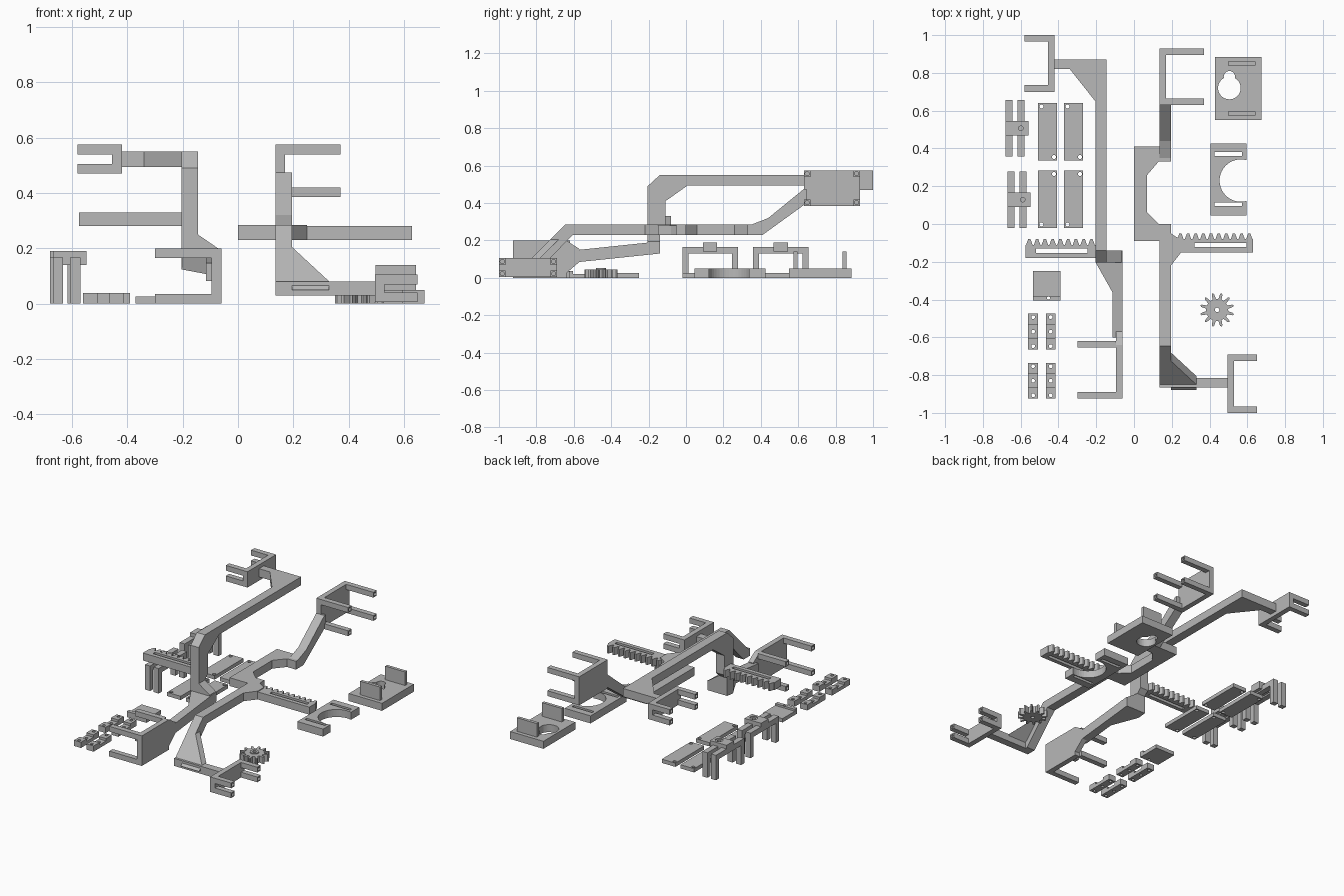
import bpy, bmesh, math
from mathutils import Vector

cube = bpy.data.objects.get("Cube")
if cube:
    bpy.data.objects.remove(cube, do_unlink=True)

grey = bpy.data.materials.new("plain grey")
grey.use_nodes = True
COLOUR = (0.48, 0.48, 0.48, 1)
grey.diffuse_color = COLOUR
grey.node_tree.nodes["Principled BSDF"].inputs["Base Color"].default_value = COLOUR

# Maps profile (u, v) and depth w to xyz, by extrusion axis
AXES = {
    "x": lambda u, v, w: (w, u, v),
    "y": lambda u, v, w: (u, w, v),
    "z": lambda u, v, w: (u, v, w),
}


def prism(name, points, axis, lo, hi, shift=None):
    """Extrude a profile along an axis; shift offsets the depth by (u, v)."""
    bm = bmesh.new()
    ends = []
    for w in (lo, hi):
        ends.append([bm.verts.new(AXES[axis](u, v, w + (shift(u, v) if shift else 0)))
                     for u, v in points])
    n = len(points)
    bm.faces.new(ends[0])
    bm.faces.new(ends[1])
    for i in range(n):
        j = (i + 1) % n
        bm.faces.new((ends[0][i], ends[0][j], ends[1][j], ends[1][i]))
    bmesh.ops.recalc_face_normals(bm, faces=bm.faces)
    mesh = bpy.data.meshes.new(name)
    bm.to_mesh(mesh)
    bm.free()
    mesh.materials.append(grey)
    obj = bpy.data.objects.new(name, mesh)
    bpy.context.collection.objects.link(obj)
    return obj


def rect(u0, u1, v0, v1):
    return [(u0, v0), (u1, v0), (u1, v1), (u0, v1)]


def box(name, x0, x1, y0, y1, z0, z1):
    return prism(name, rect(x0, x1, y0, y1), "z", z0, z1)


def circle(u, v, r, n=24):
    return [(u + r * math.cos(math.tau * i / n), v + r * math.sin(math.tau * i / n))
            for i in range(n)]


def cut(obj, points, axis="z", lo=-0.1, hi=0.7):
    """Cut a profile out of an object and bake the result."""
    cutter = prism("cutter", points, axis, lo, hi)
    cutter.hide_render = True
    mod = obj.modifiers.new("cut", "BOOLEAN")
    mod.operation = "DIFFERENCE"
    mod.solver = "EXACT"
    mod.object = cutter
    bpy.context.view_layer.update()
    baked = bpy.data.meshes.new_from_object(
        obj.evaluated_get(bpy.context.evaluated_depsgraph_get()))
    obj.modifiers.clear()
    obj.data = baked
    bpy.data.objects.remove(cutter, do_unlink=True)


def bracket(name, root, tip, y0, y1, z0, z1, profile=None):
    """Upright plate with four fingers, each with a small hole in its tip."""
    t = 0.035
    inner = root + math.copysign(t, tip - root)
    xs = sorted((root, inner))
    prism(name + "_plate", profile or rect(y0, y1, z0, z1), "x", *xs)
    for y in (y0, y1 - t):
        for z in (z0, z1 - t):
            finger = box(name + "_finger", min(inner, tip), max(inner, tip),
                         y, y + t, z, z + t)
            cut(finger, circle(y + t / 2, z + t / 2, 0.011, 12), "x",
                tip - 0.05, tip + 0.05)


def rack(name, x0, x1, teeth0, teeth1, y0, z0, count, slot):
    """Slotted bar with a row of teeth along its back edge."""
    base, top = y0 + 0.07, y0 + 0.1
    pitch = (teeth1 - teeth0) / count
    outline = [(x0, y0), (x1, y0), (x1, base)]
    for i in reversed(range(count)):
        left = teeth0 + i * pitch
        outline += [(left + pitch * f, y) for f, y in
                    ((0.92, base), (0.66, top), (0.36, top), (0.1, base))]
    outline.append((x0, base))
    bar = prism(name, outline, "z", z0, z0 + 0.05)
    cut(bar, rect(slot[0], slot[1], y0 + 0.027, y0 + 0.05))


# High arm: beam with vertical leg, rear crossbar and rear bracket
prism("high_arm_beam",
      [(-0.205, 0.25), (-0.205, 0.49), (-0.14, 0.55), (0.87, 0.55), (0.87, 0.495),
       (0.01, 0.495), (-0.11, 0.41), (-0.11, 0.28), (-0.14, 0.25)], "x", -0.205, -0.145)
prism("high_arm_crossbar",
      [(-0.205, 0.65), (-0.34, 0.82), (-0.425, 0.82), (-0.425, 0.87), (-0.205, 0.87)],
      "z", 0.495, 0.55)
bracket("high_rear_bracket", -0.42, -0.58, 0.70, 1.0, 0.47, 0.575)
prism("high_arm_foot",
      [(-0.205, 0.28), (-0.145, 0.25), (-0.065, 0.195), (-0.065, 0.13), (-0.205, 0.13)],
      "y", -0.205, -0.14)
rack("high_arm_rack", -0.575, -0.2, -0.575, -0.205, -0.18, 0.28, 9, (-0.52, -0.245))

# Front half of the high arm, rising gently from the front bracket
prism("low_front_arm",
      [(-0.06, -0.6), (-0.06, -0.14), (-0.205, -0.14), (-0.205, -0.2),
       (-0.115, -0.36), (-0.115, -0.6)],
      "z", 0.085, 0.15, lambda x, y: (y + 0.57) * 0.105)
bracket("low_front_bracket", -0.06, -0.3, -0.925, -0.62, 0.0, 0.2,
        [(-0.925, 0), (-0.925, 0.2), (-0.64, 0.2), (-0.57, 0.155),
         (-0.57, 0.085), (-0.64, 0.025), (-0.64, 0)])

# Middle arm: offset body, straight front bar, rising rear bar
prism("middle_arm_body",
      [(0, 0.41), (0.135, 0.41), (0.195, 0.41), (0.195, 0.33), (0.13, 0.33),
       (0.07, 0.26), (0.07, 0.06), (0.13, 0), (0.195, 0), (0.195, -0.05),
       (0.25, -0.085), (0.25, -0.15), (0.195, -0.22), (0.195, -0.645),
       (0.135, -0.645), (0.135, -0.09), (0, -0.09)], "z", 0.23, 0.285)
prism("middle_arm_riser",
      [(0.35, 0.23), (0.35, 0.285), (0.44, 0.32), (0.63, 0.475), (0.645, 0.475),
       (0.645, 0.4), (0.41, 0.23)], "x", 0.135, 0.195)
bracket("middle_rear_bracket", 0.135, 0.37, 0.63, 0.93, 0.385, 0.575)
rack("middle_arm_rack", 0.195, 0.63, 0.225, 0.63, -0.15, 0.23, 10, (0.32, 0.595))

# Sloping leg, its gusset and the front bracket
prism("sloping_leg",
      [(-0.645, 0.285), (-0.85, 0.08), (-0.85, 0.03), (-0.8, 0.03), (-0.605, 0.23),
       (-0.605, 0.285)], "x", 0.135, 0.195)
prism("leg_gusset", [(0.195, 0.205), (0.33, 0.08), (0.33, 0.05), (0.195, 0.05)],
      "y", -0.93, -0.885, lambda x, z: z)
box("leg_foot", 0.135, 0.5, -0.865, -0.815, 0.03, 0.08)
bracket("middle_front_bracket", 0.495, 0.65, -1.0, -0.69, 0.005, 0.105)

# Keyhole plate with two upright tabs
keyhole = box("keyhole_plate", 0.43, 0.675, 0.55, 0.885, 0, 0.05)
cut(keyhole, circle(0.505, 0.72, 0.06, 40))
cut(keyhole, circle(0.505, 0.78, 0.03))
for y in (0.575, 0.838):
    box("plate_tab", 0.497, 0.643, y, y + 0.021, 0.05, 0.14)

# Slotted plate with open round cutout
slotted = box("slotted_plate", 0.405, 0.595, 0.045, 0.425, 0, 0.05)
cut(slotted, circle(0.565, 0.23, 0.112, 40))
for y in (0.36, 0.095):
    cut(slotted, rect(0.425, 0.573, y, y + 0.02))

# Pinion gear with hub and bore
TEETH = 12
outline = []
for i in range(TEETH):
    for frac, r in ((0.0, 0.058), (0.22, 0.06), (0.36, 0.086), (0.5, 0.092),
                    (0.64, 0.086), (0.78, 0.06)):
        a = math.tau * (i + frac) / TEETH
        outline.append((0.44 + r * math.cos(a), -0.455 + r * math.sin(a)))
gear = prism("pinion_gear", outline, "z", 0, 0.045)
hub = prism("pinion_hub", circle(0.44, -0.455, 0.027), "z", 0.045, 0.052)
for part in (gear, hub):
    cut(part, circle(0.44, -0.455, 0.012, 16))

# Two sliding guides: paired bridge rails under a hub block
for x, y in ((-0.68, 0.358), (-0.67, -0.02)):
    for rail in (x, x + 0.063):
        prism("guide_rail",
              [(y, 0), (y, 0.166), (y + 0.298, 0.166), (y + 0.298, 0), (y + 0.265, 0),
               (y + 0.265, 0.13), (y + 0.033, 0.13), (y + 0.033, 0)],
              "x", rail, rail + 0.037)
    block = box("guide_block", x, x + 0.122, y + 0.11, y + 0.187, 0.14, 0.19)
    cut(block, circle(x + 0.081, y + 0.149, 0.024))
    ring = prism("guide_bushing", circle(x + 0.081, y + 0.149, 0.024), "z", 0.14, 0.185)
    cut(ring, circle(x + 0.081, y + 0.149, 0.012, 16))

# Four thin cover plates with corner holes
for y in (0.337, -0.02):
    for x in (-0.508, -0.37):
        cover = box("cover_plate", x, x + 0.1, y, y + 0.303, 0, 0.025)
        high = y > 0
        cut(cover, circle(x + 0.018, y + (0.285 if high else 0.018), 0.011, 16))
        cut(cover, circle(x + 0.084, y + (0.018 if high else 0.285), 0.011, 16))

# Lipped square plate
box("square_plate", -0.535, -0.39, -0.38, -0.25, 0, 0.025)
lip = box("square_plate_lip", -0.535, -0.39, -0.405, -0.38, 0, 0.038)
cut(lip, circle(-0.452, -0.392, 0.009, 12))

# Four small clamp blocks with lowered centres and three holes
for x in (-0.56, -0.467):
    for y in (-0.665, -0.925):
        clamp = prism("clamp_block",
                      [(y, 0), (y, 0.038), (y + 0.06, 0.038), (y + 0.06, 0.022),
                       (y + 0.13, 0.022), (y + 0.13, 0.038), (y + 0.19, 0.038),
                       (y + 0.19, 0)], "x", x, x + 0.052)
        for hole in (0.018, 0.095, 0.172):
            cut(clamp, circle(x + 0.026, y + hole, 0.01, 12))
